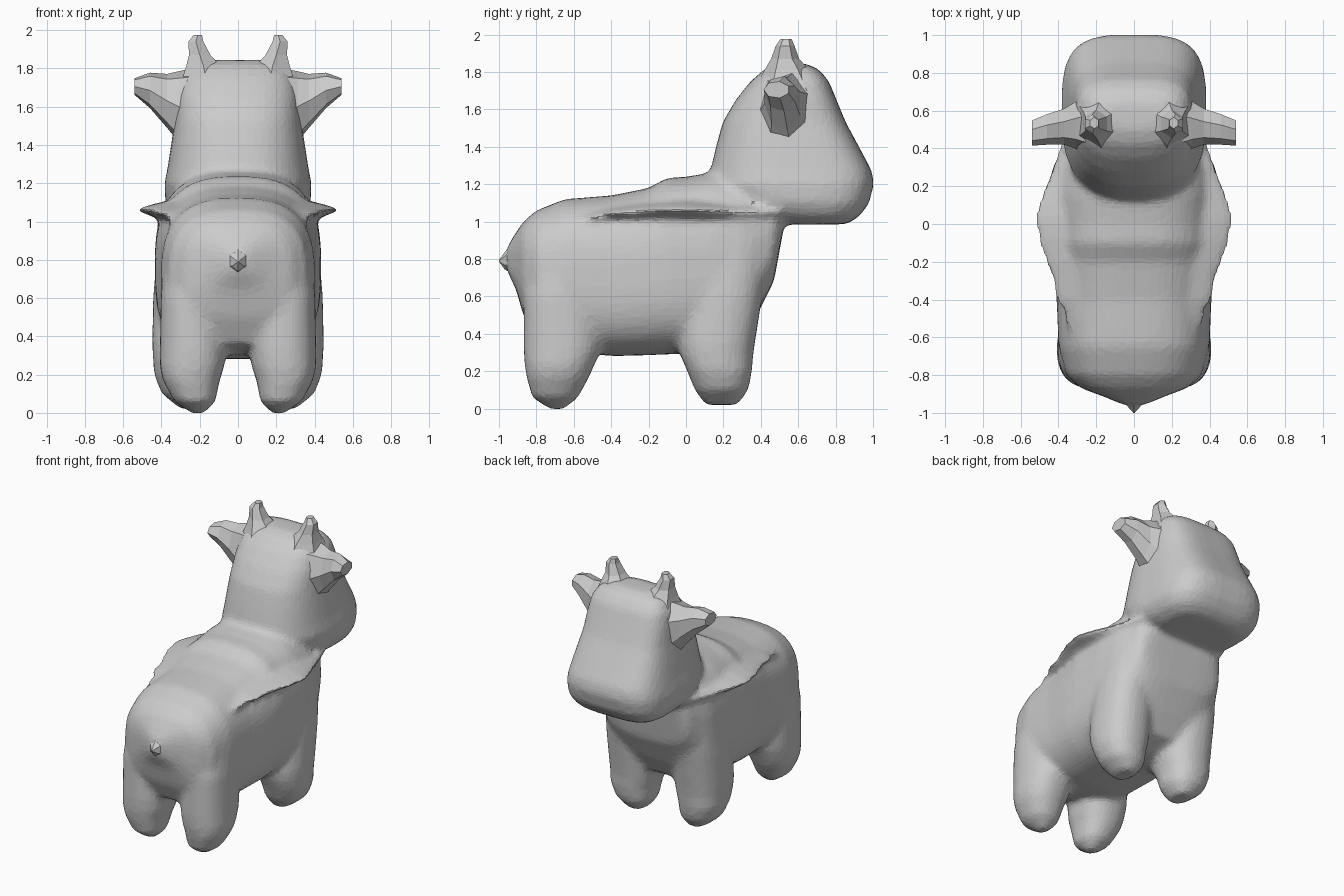
import bpy, bmesh, math
from mathutils import Vector

AXES = {'X': (Vector((0, 1, 0)), Vector((0, 0, 1))),
        'Y': (Vector((1, 0, 0)), Vector((0, 0, 1))),
        'Z': (Vector((1, 0, 0)), Vector((0, 1, 0)))}


def loft(bm, axis, rings, n=32, p=2.0, pf=None):
    """Closed loft; rings are (centre, radius_u, radius_v). Sections are superellipses
    of power p, with power pf on the positive v half."""
    u, v = AXES[axis]
    sup = lambda t, q: math.copysign(abs(t) ** (2 / q), t)
    loops = []
    for c, ru, rv in rings:
        loop = []
        for i in range(n):
            a = 2 * math.pi * (i + 0.5) / n
            q = pf if pf and math.sin(a) > 0 else p
            loop.append(bm.verts.new(Vector(c) + u * ru * sup(math.cos(a), q) + v * rv * sup(math.sin(a), q)))
        loops.append(loop)
    for a, b in zip(loops, loops[1:]):
        for i in range(n):
            j = (i + 1) % n
            bm.faces.new((a[i], a[j], b[j], b[i]))
    bm.faces.new(loops[0])
    bm.faces.new(loops[-1])


def finish(bm, name):
    bmesh.ops.recalc_face_normals(bm, faces=bm.faces)
    me = bpy.data.meshes.new(name)
    bm.to_mesh(me)
    bm.free()
    ob = bpy.data.objects.new(name, me)
    bpy.context.collection.objects.link(ob)
    return ob


bm = bmesh.new()

# Torso: (y, z low, z high, half width)
torso = [(-.96, .74, .86, .05), (-.91, .64, .94, .17), (-.87, .5, 1.0, .28), (-.8, .36, 1.06, .36),
         (-.65, .31, 1.12, .4), (-.4, .28, 1.14, .41), (-.2, .285, 1.18, .43), (-.1, .29, 1.235, .435),
         (0, .29, 1.24, .435), (.15, .3, 1.265, .435), (.3, .36, 1.25, .42), (.38, .5, 1.2, .39),
         (.47, .68, 1.15, .35), (.52, .95, 1.1, .28)]
loft(bm, 'Y', [((0, y, (a + b) / 2), w, (b - a) / 2) for y, a, b, w in torso], n=40, p=3, pf=2.7)

# Shoulder ridge running from the rump to the jaw: (y, z, half width, half height)
ridge = [(-.6, 1.0, .34, .05), (-.4, 1.04, .42, .06), (-.2, 1.055, .48, .08), (-.08, 1.06, .515, .09),
         (.03, 1.06, .53, .095), (.12, 1.055, .515, .095), (.25, 1.05, .465, .09), (.5, 1.05, .38, .07)]
loft(bm, 'Y', [((0, y, z), w, h) for y, z, w, h in ridge], n=40, p=1.4)

# Head: (z, y back, y front, half width)
head = [(.985, .5, .86, .26), (1.03, .36, .93, .34), (1.1, .2, .98, .38), (1.2, .12, 1.005, .385),
        (1.27, .13, .995, .37), (1.4, .16, .925, .35), (1.53, .195, .855, .33), (1.65, .265, .805, .32),
        (1.75, .345, .765, .3), (1.815, .42, .71, .25), (1.845, .5, .64, .16)]
loft(bm, 'Z', [((0, (a + b) / 2, z), w, (b - a) / 2) for z, a, b, w in head], n=40, p=2.5, pf=3.6)

# Legs: (z, x, y, radius x, radius y)
rear = [(-.005, .21, -.69, .03, .04), (.06, .225, -.7, .11, .125), (.17, .245, -.685, .15, .17),
        (.24, .24, -.675, .17, .19), (.32, .235, -.66, .175, .21), (.6, .24, -.66, .165, .21),
        (.9, .2, -.6, .18, .22)]
front = [(.02, .24, .19, .06, .09), (.1, .26, .19, .14, .145), (.2, .275, .18, .165, .175),
         (.28, .265, .165, .18, .195), (.35, .265, .165, .185, .205), (.6, .27, .2, .175, .21),
         (.9, .22, .25, .2, .22)]
for leg in (rear, front):
    for s in (-1, 1):
        loft(bm, 'Z', [((s * x, y, z), rx, ry) for z, x, y, rx, ry in leg], n=20, p=2.3)

# Fuse into one softly blended skin
body = finish(bm, "body")
rm = body.modifiers.new("fuse", 'REMESH')
rm.mode = 'VOXEL'
rm.voxel_size = 0.02
sm = body.modifiers.new("soften", 'SMOOTH')
sm.factor = 0.5
sm.iterations = 14
dc = body.modifiers.new("facet", 'DECIMATE')
dc.ratio = 0.2

# Faceted ears and horns, one per side
ear = [(.22, .54, 1.57, .19, .24), (.31, .53, 1.60, .13, .19), (.37, .52, 1.63, .1, .145),
       (.46, .505, 1.685, .085, .095), (.54, .485, 1.705, .07, .045)]
horn = [(.16, .55, 1.7, .17, .19), (.18, .54, 1.81, .105, .12), (.2, .53, 1.87, .065, .075),
        (.22, .53, 1.94, .045, .05), (.21, .535, 1.975, .025, .03)]
for s, side in ((-1, "left"), (1, "right")):
    bm = bmesh.new()
    loft(bm, 'X', [((s * x, y, z), ry, rz) for x, y, z, ry, rz in ear], n=7)
    finish(bm, "ear_" + side)
    bm = bmesh.new()
    loft(bm, 'Z', [((s * x, y, z), rx, ry) for x, y, z, rx, ry in horn], n=6)
    finish(bm, "horn_" + side)

# Stubby pointed tail
bm = bmesh.new()
loft(bm, 'Y', [((0, -.88, .82), .13, .14), ((0, -.93, .805), .075, .085),
               ((0, -.97, .79), .035, .045), ((0, -1.0, .79), .004, .004)], n=6)
finish(bm, "tail")
